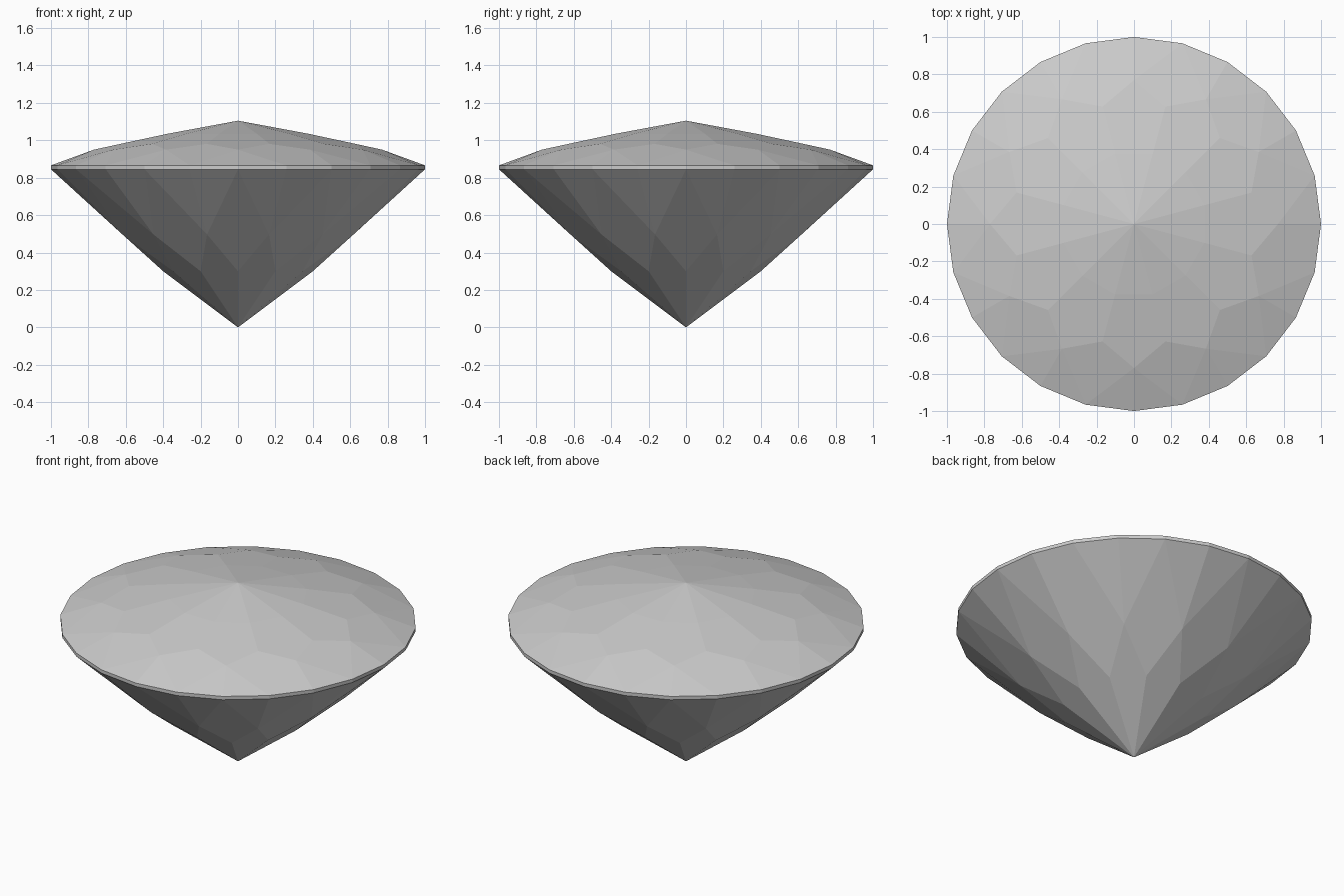
import bpy
import bmesh
from math import cos, sin, pi

SECTORS = 12
STEP = pi / SECTORS  # half a sector, one girdle side

cube = bpy.data.objects.get("Cube")
if cube:
    bpy.data.objects.remove(cube)

# Single stone colour
stone = bpy.data.materials.new("pale grey stone")
stone.use_nodes = True
stone.diffuse_color = (0.6, 0.6, 0.6, 1)
stone.node_tree.nodes["Principled BSDF"].inputs["Base Color"].default_value = (0.6, 0.6, 0.6, 1)

bm = bmesh.new()


def ring(radius, z, count=SECTORS, offset=0):
    """Ring of vertices; offset is in half sectors."""
    turn = 2 * pi / count
    return [bm.verts.new((radius * cos(i * turn + offset * STEP),
                          radius * sin(i * turn + offset * STEP), z))
            for i in range(count)]


# Levels from the bottom point to the top point
culet = bm.verts.new((0, 0, 0))
lower_main = ring(0.4, 0.3)
lower_half = ring(0.64, 0.497, offset=1)
girdle_low = ring(1, 0.845, 2 * SECTORS)
girdle_high = ring(1, 0.866, 2 * SECTORS)
upper_outer = ring(0.77, 0.95)
upper_half = ring(0.65, 0.981, offset=1)
upper_inner = ring(0.39, 1.035, offset=1)
apex = bm.verts.new((0, 0, 1.105))

for i in range(SECTORS):
    n = (i + 1) % SECTORS
    p = i - 1
    g, g_mid, g_next = 2 * i, 2 * i + 1, 2 * n
    facets = [
        # Pavilion: kites from the point, main kites, paired girdle triangles
        (culet, lower_main[i], lower_half[i], lower_main[n]),
        (lower_main[i], lower_half[p], girdle_low[g], lower_half[i]),
        (lower_half[i], girdle_low[g], girdle_low[g_mid]),
        (lower_half[i], girdle_low[g_mid], girdle_low[g_next]),
        # Girdle band
        (girdle_low[g], girdle_low[g_mid], girdle_high[g_mid], girdle_high[g]),
        (girdle_low[g_mid], girdle_low[g_next], girdle_high[g_next], girdle_high[g_mid]),
        # Crown: girdle triangles, kites, five-sided facets, top fan
        (girdle_high[g], girdle_high[g_mid], upper_outer[i]),
        (girdle_high[g_mid], girdle_high[g_next], upper_outer[n]),
        (upper_outer[i], girdle_high[g_mid], upper_outer[n], upper_half[i]),
        (upper_half[p], upper_outer[i], upper_half[i], upper_inner[i], upper_inner[p]),
        (upper_inner[p], upper_inner[i], apex),
    ]
    for facet in facets:
        bm.faces.new(facet)

bmesh.ops.recalc_face_normals(bm, faces=bm.faces)
mesh = bpy.data.meshes.new("faceted_gem")
bm.to_mesh(mesh)
bm.free()
mesh.materials.append(stone)
gem = bpy.data.objects.new("faceted_gem", mesh)
bpy.context.collection.objects.link(gem)
